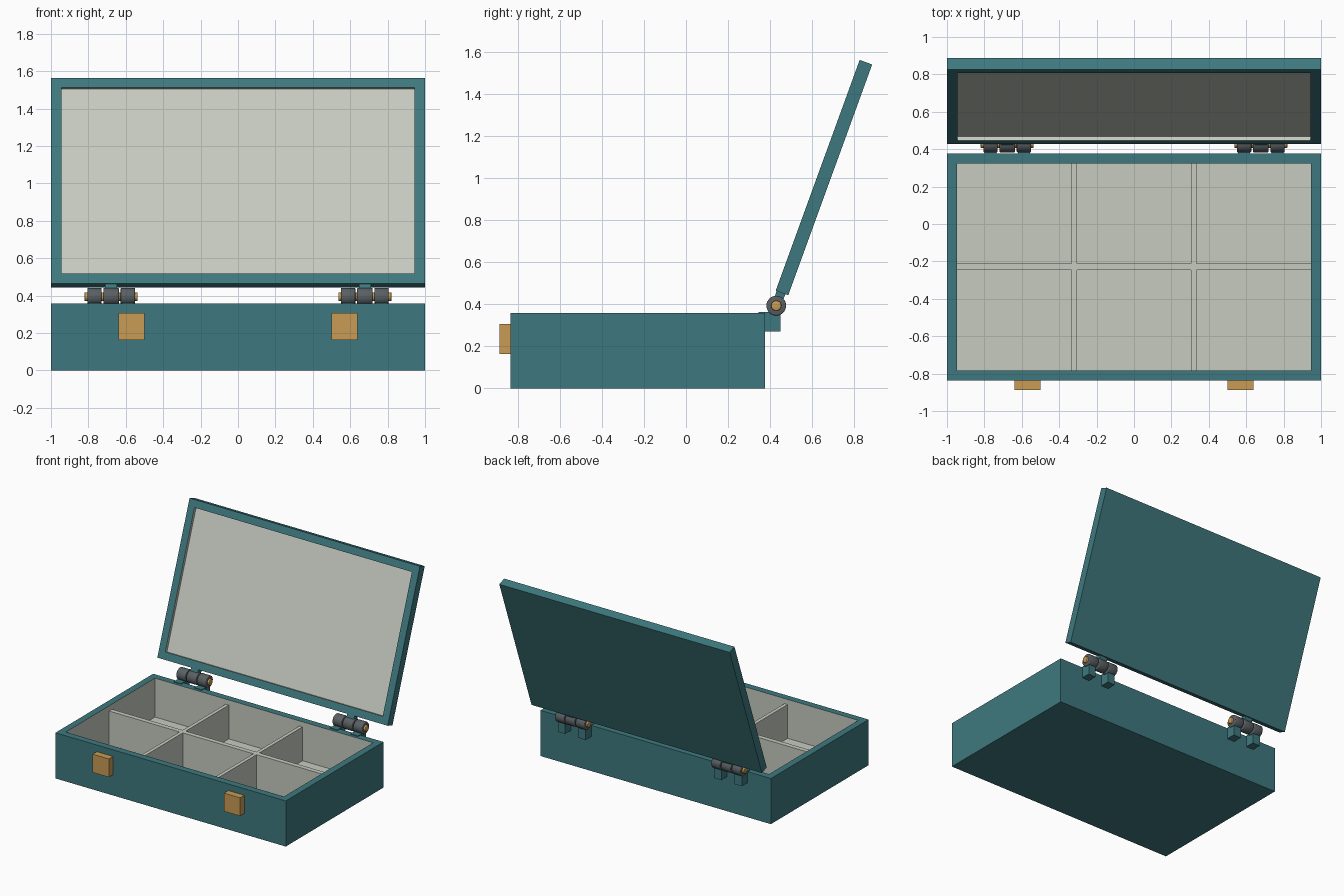
import bpy, bmesh
from math import radians, pi
from mathutils import Matrix, Vector

if "Cube" in bpy.data.objects:
    bpy.data.objects.remove(bpy.data.objects["Cube"])


def material(name, rgb):
    m = bpy.data.materials.new(name)
    m.diffuse_color = (*rgb, 1)
    m.use_nodes = True
    m.node_tree.nodes["Principled BSDF"].inputs["Base Color"].default_value = m.diffuse_color
    return m


TEAL = material("teal", (0.048, 0.19, 0.21))
LINING = material("pale_lining", (0.57, 0.60, 0.53))
BRASS = material("brass", (0.58, 0.33, 0.09))
STEEL = material("dark_steel", (0.10, 0.115, 0.125))

PIVOT = Vector((0, 0.43, 0.394))
# lid frame: local y runs up the lid, local z faces the front
LID = Matrix.Translation(PIVOT) @ Matrix.Rotation(radians(70), 4, 'X')


def finish(name, bm, mats, matrix=None):
    if matrix is not None:
        bm.transform(matrix)
    mesh = bpy.data.meshes.new(name)
    bm.to_mesh(mesh)
    bm.free()
    for m in mats:
        mesh.materials.append(m)
    ob = bpy.data.objects.new(name, mesh)
    bpy.context.collection.objects.link(ob)
    return ob


def box_bmesh(lo, hi):
    bm = bmesh.new()
    lo, hi = Vector(lo), Vector(hi)
    bmesh.ops.create_cube(bm, size=1, matrix=Matrix.Translation((lo + hi) / 2)
                          @ Matrix.Diagonal((*(hi - lo), 1)))
    return bm


def box(name, lo, hi, mat, matrix=None):
    return finish(name, box_bmesh(lo, hi), [mat], matrix)


def tray(name, lo, hi, wall, depth, matrix=None):
    """Open box: inset the top face, sink it, and line the recess."""
    bm = box_bmesh(lo, hi)
    top = max(bm.faces, key=lambda f: f.calc_center_median().z)
    bmesh.ops.inset_region(bm, faces=[top], thickness=wall, use_even_offset=True)
    new = bmesh.ops.extrude_discrete_faces(bm, faces=[top])["faces"]
    floor = new[0]
    for v in floor.verts:
        v.co.z -= depth
    for f in {f for v in floor.verts for f in v.link_faces}:
        f.material_index = 1
    return finish(name, bm, [TEAL, LINING], matrix)


def rod(name, x, length, radius, mat, bevel=0.005):
    """Cylinder along x on the hinge axis."""
    bm = bmesh.new()
    bmesh.ops.create_cone(bm, cap_ends=True, segments=32, radius1=radius,
                          radius2=radius, depth=length)
    rims = [e for e in bm.edges if abs(e.verts[0].co.z - e.verts[1].co.z) < 1e-5]
    bmesh.ops.bevel(bm, geom=rims, offset=bevel, segments=2, affect='EDGES', profile=0.5)
    mtx = Matrix.Translation((x, PIVOT.y, PIVOT.z)) @ Matrix.Rotation(pi / 2, 4, 'Y')
    ob = finish(name, bm, [mat], mtx)
    bpy.ops.object.select_all(action='DESELECT')
    ob.select_set(True)
    bpy.context.view_layer.objects.active = ob
    bpy.ops.object.shade_smooth_by_angle(angle=radians(50))
    return ob


# case body and lid
tray("case_body", (-1, -0.836, 0), (1, 0.376, 0.358), 0.053, 0.305)
tray("lid", (-1, 0.066, -0.0365), (1, 1.236, 0.027), 0.056, 0.022, LID)

# compartment dividers
TOP, FLOOR = 0.318, 0.05
box("long_divider", (-0.95, -0.247, FLOOR), (0.95, -0.21, TOP), LINING)
for side, x in (("left", -0.32), ("right", 0.32)):
    for row, y0, y1 in (("front", -0.785, -0.247), ("back", -0.21, 0.326)):
        box(f"{row}_{side}_divider", (x - 0.014, y0, FLOOR), (x + 0.014, y1, TOP), LINING)

for side, s in (("left", -1), ("right", 1)):
    # front latch
    x = s * 0.57
    box(f"{side}_latch", (x - 0.07, -0.888, 0.163), (x + 0.07, -0.834, 0.306), BRASS)

    # hinge: pin, three knuckles, two body brackets, one lid bracket
    hx = s * 0.678
    rod(f"{side}_hinge_pin", hx, 0.284, 0.024, BRASS, 0.004)
    rod(f"{side}_hinge_middle_knuckle", hx, 0.083, 0.047, STEEL)
    box(f"{side}_lid_bracket", (hx - 0.032, 0.03, -0.022), (hx + 0.032, 0.085, 0.022), TEAL, LID)
    for part, t in (("a", -1), ("b", 1)):
        kx = hx + t * 0.089
        rod(f"{side}_hinge_knuckle_{part}", kx, 0.077, 0.047, STEEL)
        box(f"{side}_body_bracket_{part}", (kx - 0.032, 0.345, 0.272),
            (kx + 0.032, 0.449, 0.363), TEAL)
